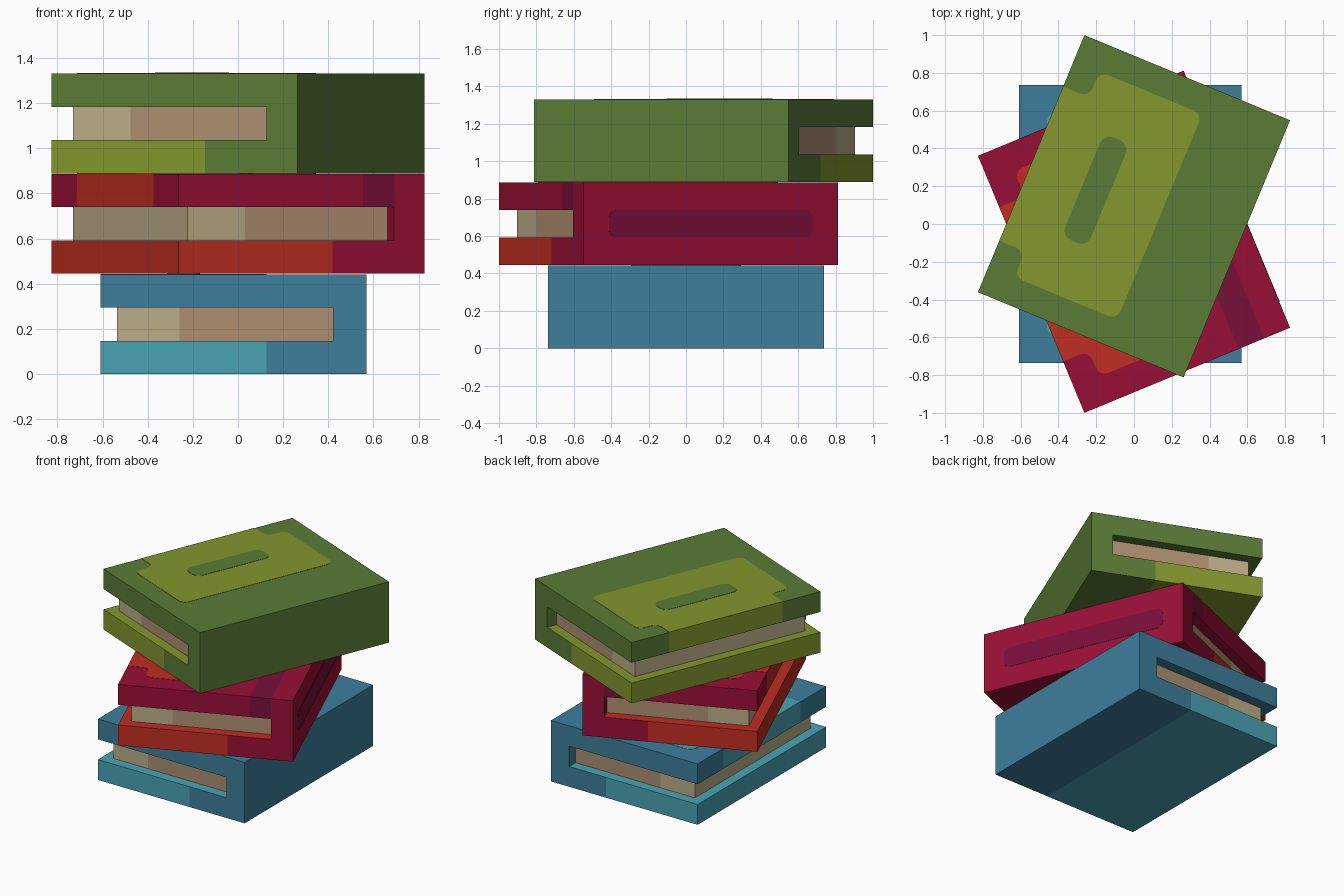
import bpy, bmesh, math
from mathutils import Vector, Matrix

if "Cube" in bpy.data.objects:
    bpy.data.objects.remove(bpy.data.objects["Cube"], do_unlink=True)

U = 0.1473               # module: a book is 8 wide, 10 long, 3 high
W, L = 4 * U, 5 * U      # half width and half length
PLATE = 0.002


def material(name, hex_code):
    rgb = [int(hex_code[i:i + 2], 16) / 255 for i in (0, 2, 4)]
    lin = [c / 12.92 if c <= 0.04045 else ((c + 0.055) / 1.055) ** 2.4 for c in rgb]
    m = bpy.data.materials.new(name)
    m.use_nodes = True
    m.diffuse_color = (*lin, 1)
    bsdf = m.node_tree.nodes["Principled BSDF"]
    bsdf.inputs["Base Color"].default_value = (*lin, 1)
    bsdf.inputs["Roughness"].default_value = 0.9
    return m


BLUE, TEAL = material("blue", "3D7E9C"), material("teal", "4AA3B4")
RED, ORANGE = material("crimson", "990F36"), material("orange_red", "C02D22")
GREEN, OLIVE = material("green", "5A7C36"), material("olive", "83972E")
MAROON = material("maroon", "780F38")
PAPER, TAN = material("light_paper", "BBAD88"), material("tan_paper", "AE9070")


def finish(bm, name, mats, place):
    bmesh.ops.recalc_face_normals(bm, faces=bm.faces)
    me = bpy.data.meshes.new(name)
    bm.to_mesh(me)
    bm.free()
    for m in mats:
        me.materials.append(m)
    ob = bpy.data.objects.new(name, me)
    ob.matrix_world = place
    bpy.context.collection.objects.link(ob)


def box(name, lo, hi, mats, place, cuts=(), rule=None):
    """Box between two corners, cut at (axis, value) planes and coloured by rule."""
    lo, hi = Vector(lo), Vector(hi)
    bm = bmesh.new()
    bmesh.ops.create_cube(bm, size=1)
    for v in bm.verts:
        v.co = Vector(a * b for a, b in zip(v.co, hi - lo)) + (lo + hi) / 2
    for axis, value in cuts:
        co, no = Vector(), Vector()
        co[axis], no[axis] = value, 1
        bmesh.ops.bisect_plane(bm, geom=bm.verts[:] + bm.edges[:] + bm.faces[:],
                               plane_co=co, plane_no=no)
    bm.normal_update()
    if rule:
        for f in bm.faces:
            f.material_index = rule(f.calc_center_median(), f.normal)
    finish(bm, name, mats, place)


def outline(corners, steps=4):
    """Round each (x, y, radius) corner of a polygon with a small curve."""
    pts = []
    for i, (x, y, r) in enumerate(corners):
        p = Vector((x, y))
        if r == 0:
            pts.append(p)
            continue
        a = (Vector(corners[i - 1][:2]) - p).normalized() * r
        b = (Vector(corners[(i + 1) % len(corners)][:2]) - p).normalized() * r
        for k in range(steps + 1):
            t = k / steps * math.pi / 2
            pts.append(p + a * (1 - math.sin(t)) + b * (1 - math.cos(t)))
    return pts


def plate(name, corners, thickness, mat, place):
    """Thin raised panel lying on the local xy plane."""
    bm = bmesh.new()
    face = bm.faces.new([bm.verts.new((p.x, p.y, 0)) for p in outline(corners)])
    top = bmesh.ops.extrude_face_region(bm, geom=[face])["geom"]
    for v in top:
        if isinstance(v, bmesh.types.BMVert):
            v.co.z += thickness
    finish(bm, name, [mat], place)


def rect(x0, x1, y, r):
    return [(x0, -y, r), (x1, -y, r), (x1, y, r), (x0, y, r)]


def book(label, x, y, z, turn, base, accent, stripe=None):
    place = Matrix.Translation((x, y, z)) @ Matrix.Rotation(math.radians(turn), 4, 'Z')
    mats = [base, accent] + ([stripe] if stripe else [])

    # lower cover: accent on the open side and on the inside
    box(label + "_lower_cover", (-W, -L, 0), (3 * U, L, U), mats, place, [(0, U)],
        lambda c, n: int(c.x < U or n.z > 0.5))

    # upper cover: accent on the middle of the open edge, optional hinge stripe
    def upper(c, n):
        if n.x < -0.5 and abs(c.y) < 3 * U:
            return 1
        return 2 if stripe and 2 * U < c.x and n.z > -0.5 else 0
    cuts = [(1, -3 * U), (1, 3 * U)] + ([(0, 2 * U)] if stripe else [])
    box(label + "_upper_cover", (-W, -L, 2 * U), (3 * U, L, 3 * U), mats, place, cuts, upper)

    # spine
    box(label + "_spine", (3 * U, -L, 0), (W, L, 3 * U), [base], place)

    # pages, set in by half a module, lighter near the open edge
    box(label + "_pages", (-W + U / 2, -L + U / 2, U), (3 * U, L - U / 2, 2 * U),
        [TAN, PAPER], place, [(0, -0.24)], lambda c, n: int(c.x < -0.24))

    # cover panel with notched corners, and the title bar on it
    r = 0.05
    panel = [(-W, -3 * U, 0), (-3 * U, -3 * U, r), (-3 * U, -4 * U, r), (U, -4 * U, r),
             (U, 4 * U, r), (-3 * U, 4 * U, r), (-3 * U, 3 * U, r), (-W, 3 * U, 0)]
    top = place @ Matrix.Translation((0, 0, 3 * U))
    plate(label + "_cover_panel", panel, PLATE, accent, top)
    plate(label + "_title_bar", rect(-2 * U, -U, 2 * U, 0.055), 2 * PLATE, base, top)

    # spine band
    if stripe:
        side = place @ Matrix.Translation((W, 0, 1.5 * U)) @ Matrix.Rotation(math.pi / 2, 4, 'Y')
        plate(label + "_spine_band", rect(-U / 2, U / 2, 4 * U, 0.045), PLATE, stripe, side)


book("bottom_book", -0.02, 0, 0, 0, BLUE, TEAL)
book("middle_book", 0, -0.094, 3 * U + 0.0025, 22.5, RED, ORANGE, MAROON)
book("top_book", 0, 0.094, 6 * U + 0.005, -22.5, GREEN, OLIVE)
